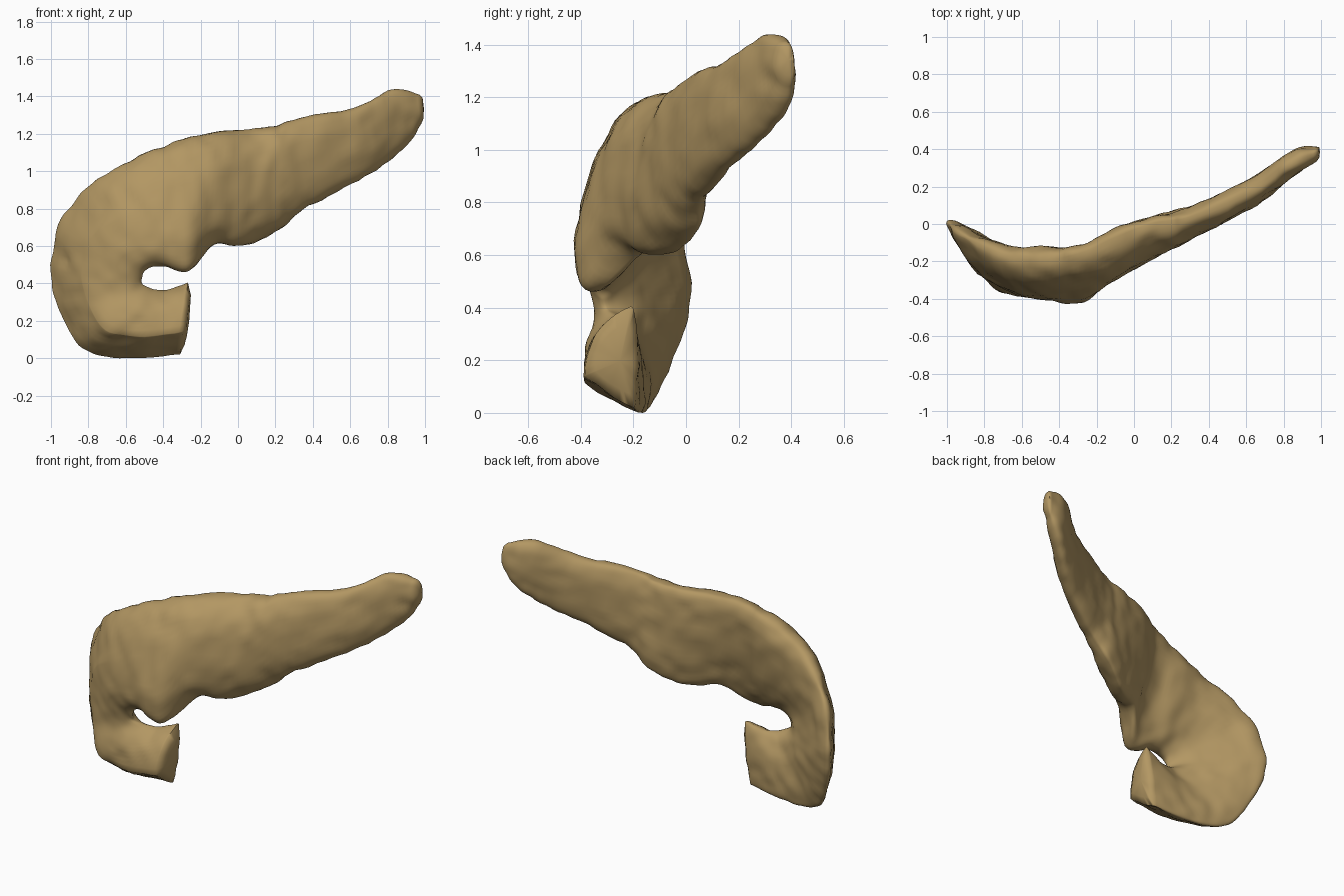
import bpy
import bmesh
import math
from mathutils import Vector, noise

cube = bpy.data.objects.get("Cube")
if cube:
    bpy.data.objects.remove(cube, do_unlink=True)

RING = 48    # points around each cross-section
STEPS = 8    # interpolated sections between stations

# Stations from tail to head: outer rim xyz, inner rim xyz,
# front bulge, back bulge, ridge sharpness along the outer front
STATIONS = [
    (.97, .38, 1.41, .98, .39, 1.25, .05, .03, 0),
    (.82, .31, 1.43, .88, .34, 1.12, .07, .07, 0),
    (.62, .17, 1.34, .68, .19, .97, .08, .08, 0),
    (.3, .04, 1.28, .38, .05, .81, .11, .06, 0),
    (.2, .02, 1.24, .22, .03, .69, .16, .05, 0),
    (.08, 0, 1.23, .04, -.07, .6, .17, .06, 0),
    (-.12, -.08, 1.21, -.13, -.18, .61, .18, .08, 0),
    (-.3, -.16, 1.17, -.26, -.33, .47, .14, .09, 0),
    (-.5, -.19, 1.09, -.4, -.32, .49, .14, .11, 0),
    (-.72, -.17, .97, -.49, -.32, .47, .13, .1, .3),
    (-.93, -.06, .77, -.51, -.32, .43, .15, .07, .8),
    (-1, 0, .5, -.51, -.31, .4, .16, .06, .9),
    (-.96, -.04, .27, -.48, -.29, .38, .17, .06, 1),
    (-.83, -.13, .05, -.44, -.27, .36, .19, .05, 1),
    (-.6, -.17, 0, -.37, -.24, .36, .19, .04, 1),
    (-.31, -.2, .02, -.27, -.21, .4, .18, .02, 1),
]


def spline(a, b, c, d, t):
    """Catmull-Rom blend between b and c."""
    return b + .5 * t * (c - a + t * (2 * a - 5 * b + 4 * c - d + t * (3 * (b - c) + d - a)))


def section(values):
    """Rounded cross-section; a ridge makes its outer front side straight."""
    outer, inner = Vector(values[:3]), Vector(values[3:6])
    front, back, ridge = values[6:]
    middle, half = (outer + inner) / 2, (outer - inner) / 2
    points = []
    for i in range(RING):
        angle = math.tau * i / RING
        c, s = math.cos(angle), math.sin(angle)
        power = .85 + ridge if s > 0 and c > 0 else .85
        along = math.copysign(abs(c) ** power, c)
        across = abs(s) ** power
        if s > 0:
            along += .35 * ridge * across
            offset = front * across
        else:
            offset = -back * across
        points.append(middle + half * along - Vector((0, offset, 0)))
    return points


def loft(bm):
    """Skin the interpolated sections and close both ends."""
    rings = []
    last = len(STATIONS) - 1
    for k in range(last):
        near = [STATIONS[min(max(k + o, 0), last)] for o in (-1, 0, 1, 2)]
        for j in range(STEPS + (k == last - 1)):
            values = [spline(*group, j / STEPS) for group in zip(*near)]
            rings.append([bm.verts.new(p) for p in section(values)])
    for a, b in zip(rings, rings[1:]):
        for i in range(RING):
            n = (i + 1) % RING
            bm.faces.new((a[i], a[n], b[n], b[i]))
    # Rounded tail tip and slightly domed cut on the curled end
    for ring, bulge in ((rings[0], Vector((.02, .01, .01))), (rings[-1], Vector((.025, 0, 0)))):
        centre = sum((v.co for v in ring), Vector()) / RING
        inset = [bm.verts.new(v.co.lerp(centre, .3) + bulge * .8) for v in ring]
        hub = bm.verts.new(centre + bulge)
        for i in range(RING):
            n = (i + 1) % RING
            bm.faces.new((ring[i], ring[n], inset[n], inset[i]))
            bm.faces.new((inset[i], inset[n], hub))
    bmesh.ops.recalc_face_normals(bm, faces=bm.faces)


def add_lobules(bm):
    """Soft irregular lumps, with a small duct dimple on the head."""
    bm.normal_update()
    duct = Vector((-.91, -.13, .53))
    moves = []
    for v in bm.verts:
        lump = .008 * noise.noise(v.co * 6) + .009 * noise.noise(v.co * 13)
        dimple = .03 * math.exp(-((v.co - duct).length / .03) ** 2)
        moves.append(v.normal * (lump - dimple))
    for v, move in zip(bm.verts, moves):
        v.co += move
        v.co.z = max(v.co.z, 0)


# Tan tissue material
tan = bpy.data.materials.new("tan_tissue")
tan.use_nodes = True
tan.diffuse_color = (.45, .31, .125, 1)
tan.node_tree.nodes["Principled BSDF"].inputs["Base Color"].default_value = tan.diffuse_color

# Curved organ body
bm = bmesh.new()
loft(bm)
add_lobules(bm)
mesh = bpy.data.meshes.new("organ_body")
bm.to_mesh(mesh)
bm.free()
mesh.materials.append(tan)
organ = bpy.data.objects.new("organ_body", mesh)
bpy.context.collection.objects.link(organ)
bpy.context.view_layer.objects.active = organ
organ.select_set(True)
bpy.ops.object.shade_smooth_by_angle(angle=math.radians(70))
